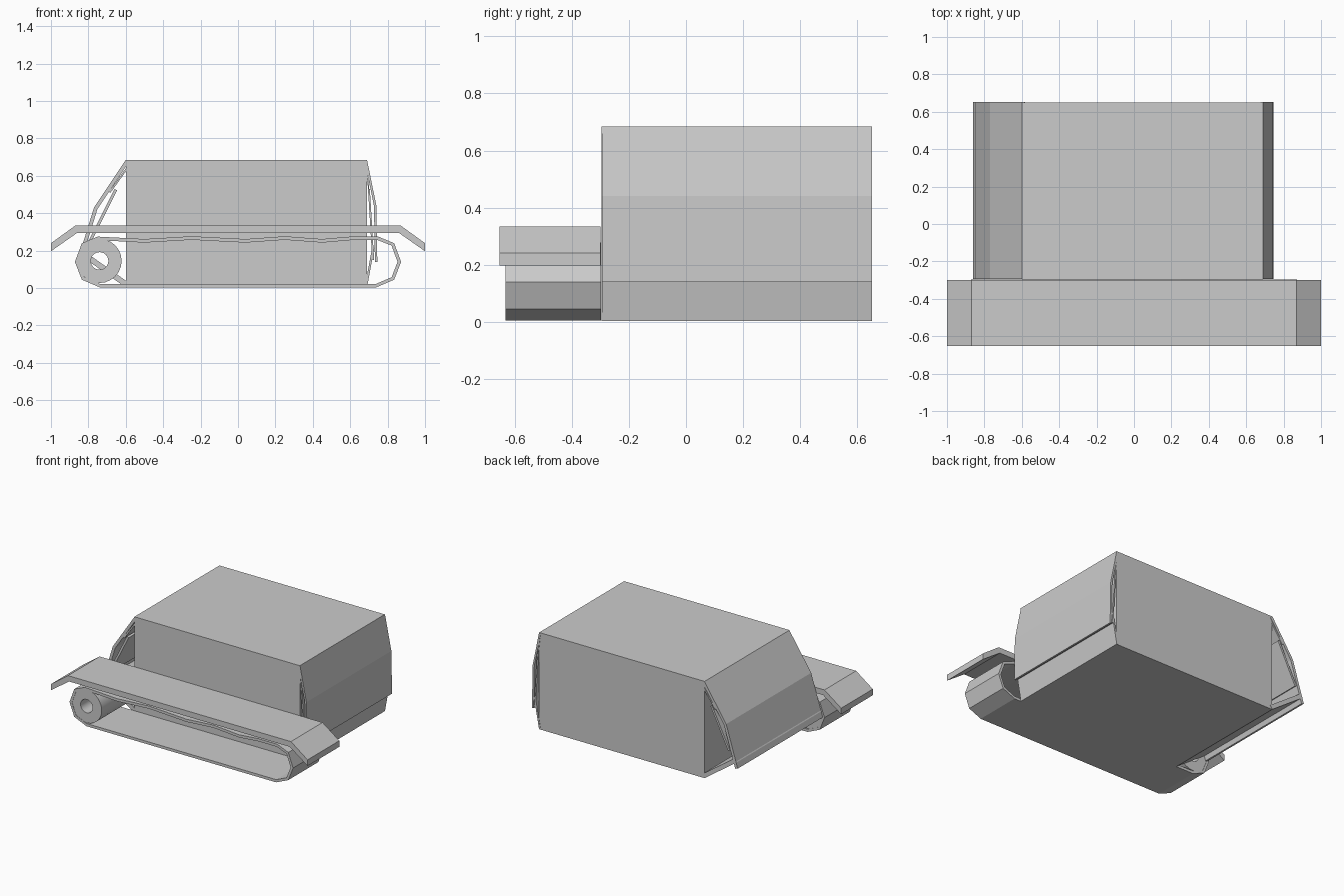
import bpy, bmesh, math
from mathutils import Vector

if "Cube" in bpy.data.objects:
    bpy.data.objects.remove(bpy.data.objects["Cube"])


def extrude(name, outline, y0, y1):
    """Extrude a closed x-z outline along y."""
    bm = bmesh.new()
    face = bm.faces.new([bm.verts.new((x, y0, z)) for x, z in outline])
    new = bmesh.ops.extrude_face_region(bm, geom=[face])["geom"]
    verts = [v for v in new if isinstance(v, bmesh.types.BMVert)]
    bmesh.ops.translate(bm, verts=verts, vec=(0, y1 - y0, 0))
    bmesh.ops.recalc_face_normals(bm, faces=bm.faces)
    return finish(name, bm)


def finish(name, bm):
    mesh = bpy.data.meshes.new(name)
    bm.to_mesh(mesh)
    bm.free()
    ob = bpy.data.objects.new(name, mesh)
    bpy.context.collection.objects.link(ob)
    return ob


def plate(name, path, t, y0=-0.295, y1=0.652):
    """Thin bent plate: path offset by t to its left side."""
    pts = [Vector(p) for p in path]
    off = []
    for i, p in enumerate(pts):
        d = (pts[min(i + 1, len(pts) - 1)] - pts[max(i - 1, 0)]).normalized()
        off.append(p + Vector((-d.y, d.x)) * t)
    return extrude(name, pts + off[::-1], y0, y1)


def ring(name, outer, inner, y0, y1):
    """Hollow closed band between two matching x-z loops."""
    bm = bmesh.new()
    loops = [[bm.verts.new((x, y, z)) for x, z in pts]
             for pts, y in ((outer, y0), (outer, y1), (inner, y1), (inner, y0))]
    n = len(outer)
    for a in range(4):
        la, lb = loops[a], loops[(a + 1) % 4]
        for i in range(n):
            j = (i + 1) % n
            bm.faces.new((la[i], la[j], lb[j], lb[i]))
    bmesh.ops.recalc_face_normals(bm, faces=bm.faces)
    return finish(name, bm)


# main hull box
extrude("hull", [(-0.6, 0.003), (0.69, 0.003), (0.69, 0.685), (-0.6, 0.685)], -0.297, 0.65)

# sloped armour at the left end
plate("left_outer_plate", [(-0.6, 0.685), (-0.77, 0.43), (-0.86, 0.14)], 0.02)
plate("left_inner_plate", [(-0.66, 0.53), (-0.80, 0.25)], 0.015)
plate("left_upper_brace", [(-0.6, 0.64), (-0.69, 0.515)], 0.01)
plate("left_lower_plate", [(-0.85, 0.18), (-0.6, 0.003)], 0.03)

# steep armour at the right end
plate("right_outer_plate", [(0.745, 0.14), (0.74, 0.44), (0.69, 0.685)], 0.013)
plate("right_inner_plate", [(0.728, 0.15), (0.705, 0.53)], 0.01)
plate("right_upper_brace", [(0.703, 0.52), (0.69, 0.63)], 0.006)
plate("right_lower_plate", [(0.69, 0.004), (0.73, 0.22)], 0.012)

# track belt with sagging upper run
end = [(0.74, 0.004), (0.835, 0.045), (0.872, 0.14), (0.835, 0.24), (0.75, 0.275)]
sag = [(0.6, 0.275), (0.45, 0.262), (0.25, 0.277), (0.04, 0.262),
       (-0.25, 0.277), (-0.5, 0.262)]
outer = end + sag + [(-x, z) for x, z in reversed(end)]
inner = []
for i, p in enumerate(outer):
    d = (Vector(outer[(i + 1) % len(outer)]) - Vector(outer[i - 1])).normalized()
    inner.append(tuple(Vector(p) + Vector((-d.y, d.x)) * 0.019))
ring("track_belt", outer, inner, -0.632, -0.298)

# hollow road wheel
angles = [2 * math.pi * i / 24 for i in range(24)]
circle = lambda r: [(-0.74 + r * math.cos(a), 0.145 + r * math.sin(a)) for a in angles]
wheel = ring("drive_wheel", circle(0.118), circle(0.047), -0.63, -0.3)
bpy.context.view_layer.objects.active = wheel
wheel.select_set(True)
bpy.ops.object.shade_smooth_by_angle(angle=math.radians(30))

# fender over the track
fender = [(1, 0.24), (0.87, 0.334), (-0.87, 0.334), (-1, 0.24),
          (-1, 0.197), (-0.86, 0.295), (0.86, 0.295), (1, 0.197)]
extrude("fender", fender, -0.653, -0.3)
